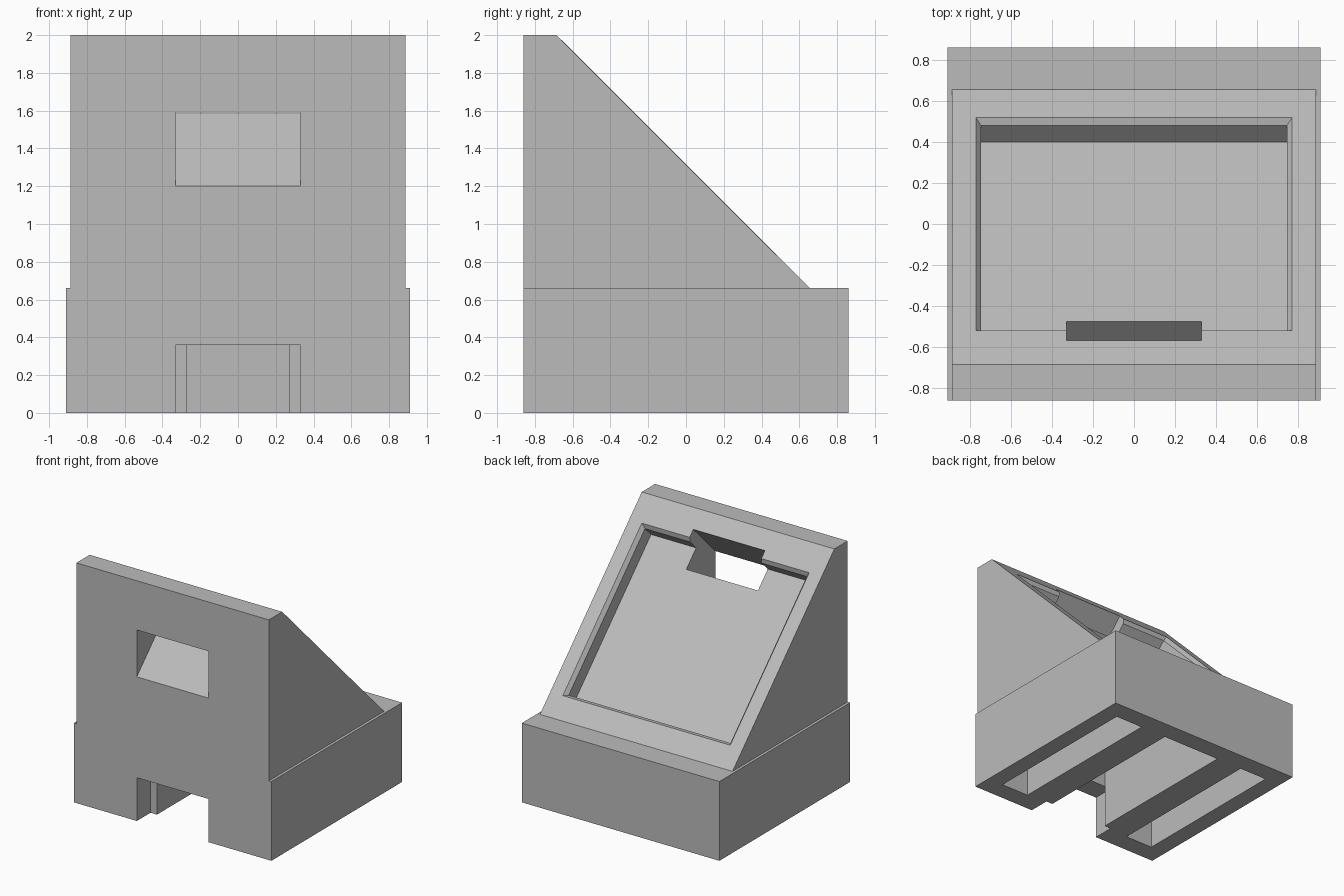
import bpy, bmesh
from mathutils import Vector

if "Cube" in bpy.data.objects:
    bpy.data.objects.remove(bpy.data.objects["Cube"], do_unlink=True)

grey = bpy.data.materials.new("plain_grey")
grey.use_nodes = True
GREY = (0.5, 0.5, 0.5, 1)
grey.diffuse_color = GREY
grey.node_tree.nodes["Principled BSDF"].inputs["Base Color"].default_value = GREY


def loft(name, loops):
    """Closed solid through a list of matching point loops."""
    bm = bmesh.new()
    rings = [[bm.verts.new(p) for p in loop] for loop in loops]
    for a, b in zip(rings, rings[1:]):
        for i in range(len(a)):
            j = (i + 1) % len(a)
            bm.faces.new((a[i], a[j], b[j], b[i]))
    bm.faces.new(rings[0])
    bm.faces.new(rings[-1])
    bmesh.ops.recalc_face_normals(bm, faces=bm.faces)
    mesh = bpy.data.meshes.new(name)
    bm.to_mesh(mesh)
    bm.free()
    mesh.materials.append(grey)
    obj = bpy.data.objects.new(name, mesh)
    bpy.context.collection.objects.link(obj)
    return obj


def prism(name, profile, x0, x1):
    """Side profile of (y, z) points extruded across x."""
    return loft(name, [[(x, y, z) for y, z in profile] for x in (x0, x1)])


def box(name, x0, x1, y0, y1, z0, z1):
    return prism(name, [(y0, z0), (y1, z0), (y1, z1), (y0, z1)], x0, x1)


def combine(target, other, operation):
    mod = target.modifiers.new(other.name, "BOOLEAN")
    mod.operation = operation
    mod.solver = "EXACT"
    mod.object = other
    bpy.context.view_layer.objects.active = target
    bpy.ops.object.modifier_apply(modifier=mod.name)
    bpy.data.objects.remove(other, do_unlink=True)


BACK, FRONT, STEP, SLOPE = 0.86, -0.86, 0.66, 1.315

# Base block with the sloped display body on top
stand = box("display_stand", -0.91, 0.91, FRONT, BACK, 0, STEP)
body = prism("sloped_body", [(FRONT, 0.3), (0.5, 0.3), (SLOPE - STEP, STEP),
                             (SLOPE - 2, 2), (FRONT, 2)], -0.887, 0.887)
combine(stand, body, "UNION")

# Chamfered screen recess, sunk at right angles to the slope
centre = Vector((0, 0, SLOPE))
down = Vector((0, 1, -1)).normalized()
out = Vector((0, 1, 1)).normalized()
loops = []
for half_x, half_u, depth in [(0.797, 0.76, 0.032), (0.745, 0.71, -0.032),
                              (0.745, 0.71, -0.145)]:
    loops.append([centre + Vector((sx * half_x, 0, 0)) + down * su * half_u + out * depth
                  for sx, su in ((-1, -1), (1, -1), (1, 1), (-1, 1))])
combine(stand, loft("screen_recess", loops), "DIFFERENCE")

# Slanted window from the front wall up into the recess
near, far = FRONT - 0.1, -0.2
window = [(near, near + 2.06), (far, far + 2.06), (far, far + 2.45), (near, near + 2.45)]
combine(stand, prism("window_cut", window, -0.33, 0.33), "DIFFERENCE")

# Hollows under the base: two side slots, a middle channel and a front doorway
for side in (-1, 1):
    x0, x1 = sorted((side * 0.51, side * 0.765))
    combine(stand, box("side_slot", x0, x1, -0.7, 0.7, -0.1, 0.58), "DIFFERENCE")
combine(stand, box("middle_channel", -0.27, 0.27, -0.68, 0.7, -0.1, 0.58), "DIFFERENCE")
combine(stand, box("front_doorway", -0.33, 0.33, -1, -0.68, -0.1, 0.36), "DIFFERENCE")
